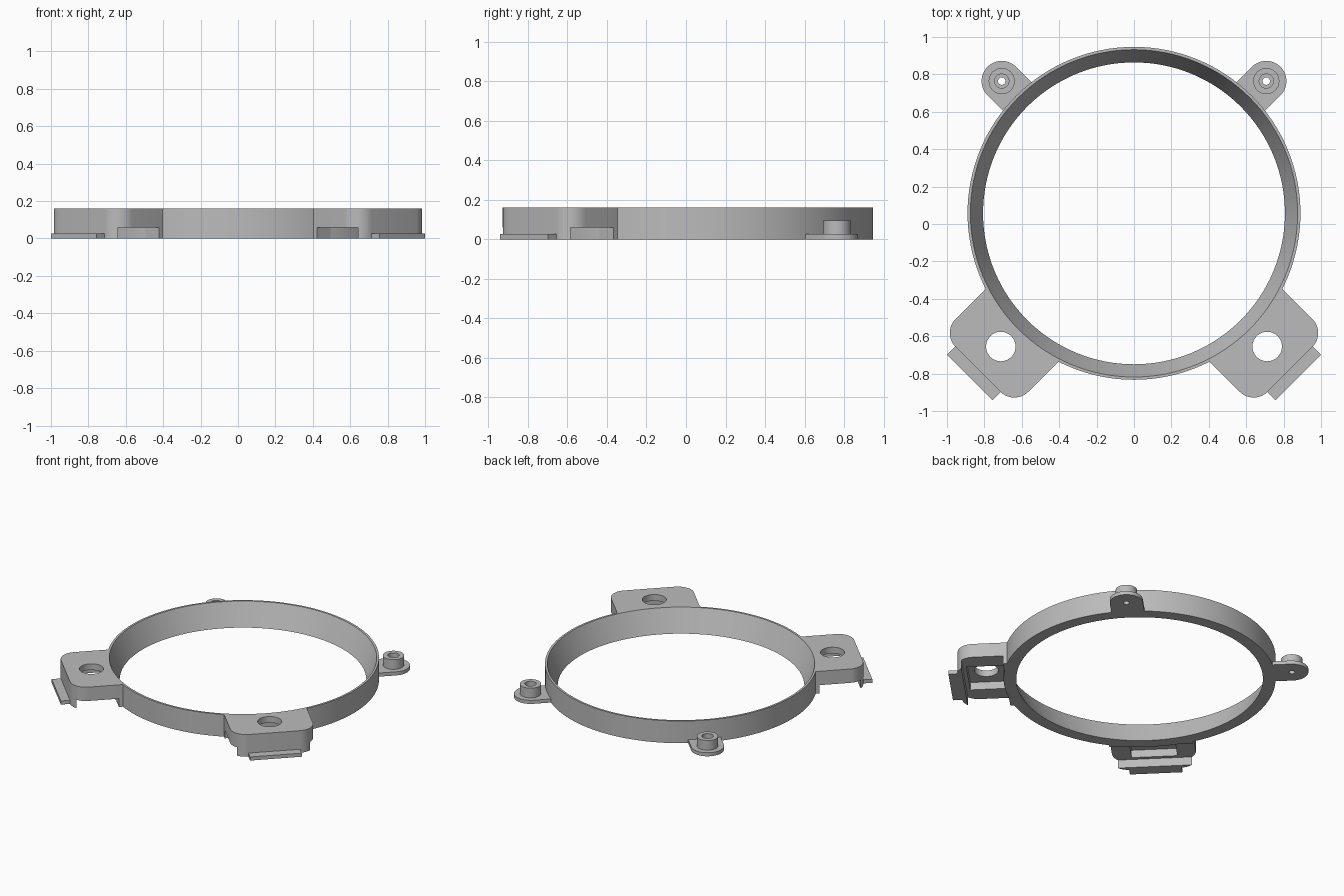
import bpy, bmesh
from math import sin, cos, pi, radians, asin
from mathutils import Matrix

if "Cube" in bpy.data.objects:
    bpy.data.objects.remove(bpy.data.objects["Cube"], do_unlink=True)

grey = bpy.data.materials.new("plain_grey")
grey.use_nodes = True
grey.diffuse_color = (0.5, 0.5, 0.5, 1)
grey.node_tree.nodes["Principled BSDF"].inputs["Base Color"].default_value = (0.5, 0.5, 0.5, 1)

CENTRE_Y = 0.057
RING_R = 0.89
HEIGHT = 0.16


def place(angle):
    """Local +x becomes the radial direction at the given angle."""
    return Matrix.Translation((0, CENTRE_Y, 0)) @ Matrix.Rotation(radians(angle), 4, "Z")


def make(name, bm, angle):
    bmesh.ops.recalc_face_normals(bm, faces=bm.faces)
    mesh = bpy.data.meshes.new(name)
    bm.to_mesh(mesh)
    bm.free()
    mesh.materials.append(grey)
    obj = bpy.data.objects.new(name, mesh)
    obj.matrix_world = place(angle)
    bpy.context.collection.objects.link(obj)
    return obj


def prism(name, outline, z0, z1, angle):
    bm = bmesh.new()
    face = bm.faces.new([bm.verts.new((x, y, z0)) for x, y in outline])
    top = bmesh.ops.extrude_face_region(bm, geom=[face])["geom"]
    verts = [v for v in top if isinstance(v, bmesh.types.BMVert)]
    bmesh.ops.translate(bm, vec=(0, 0, z1 - z0), verts=verts)
    return make(name, bm, angle)


def lathe(name, profile, steps, centre, angle):
    """Closed ring made by spinning a closed profile of (radius, z)."""
    bm = bmesh.new()
    rows = []
    for i in range(steps):
        a = 2 * pi * i / steps
        rows.append([bm.verts.new((centre + r * cos(a), r * sin(a), z)) for r, z in profile])
    n = len(profile)
    for i in range(steps):
        a, b = rows[i], rows[(i + 1) % steps]
        for j in range(n):
            k = (j + 1) % n
            bm.faces.new((a[j], b[j], b[k], a[k]))
    return make(name, bm, angle)


def arc(cx, cy, r, start, end, steps):
    return [(cx + r * cos(start + (end - start) * i / steps),
             cy + r * sin(start + (end - start) * i / steps)) for i in range(steps + 1)]


def box(x0, x1, half):
    return [(x0, -half), (x1, -half), (x1, half), (x0, half)]


def circle(cx, r, steps=32):
    return arc(cx, 0, r, 0, 2 * pi, steps)[:-1]


def cut(obj, cutters):
    for c in cutters:
        c.hide_render = True
        mod = obj.modifiers.new("cut", "BOOLEAN")
        mod.operation = "DIFFERENCE"
        mod.solver = "EXACT"
        mod.object = c
    bpy.context.view_layer.update()
    graph = bpy.context.evaluated_depsgraph_get()
    mesh = bpy.data.meshes.new_from_object(obj.evaluated_get(graph))
    obj.modifiers.clear()
    obj.data = mesh
    for c in cutters:
        bpy.data.objects.remove(c, do_unlink=True)


parts = []

# Ring with a sloped inner wall
parts.append(lathe("ring", [(0.807, 0), (RING_R, 0), (RING_R, HEIGHT), (0.875, HEIGHT)], 128, 0, 0))

# Two hollow mounting blocks at the front, each with a foot tab
half, outer, corner, inner = 0.275, 1.18, 0.106, 0.882
for side, angle in (("right", 225), ("left", 315)):
    sweep = asin(half / inner)
    outline = arc(0, 0, inner, sweep, -sweep, 16)
    outline += arc(outer - corner, corner - half, corner, -pi / 2, 0, 10)
    outline += arc(outer - corner, half - corner, corner, 0, pi / 2, 10)
    block = prism(side + "_mount_block", outline, 0, HEIGHT, angle)
    cut(block, [
        prism("slot_cutter", box(0.873, 1.15, 0.4), -0.1, 0.06, angle),
        prism("cavity_cutter", box(0.86, 1.125, 0.15), -0.1, 0.115, angle),
        prism("hole_cutter", circle(1.007, 0.079), -0.1, 0.3, angle),
    ])
    parts.append(block)
    parts.append(prism(side + "_foot_tab", box(1.16, 1.241, 0.172), 0, 0.026, angle))

# Two screw lugs at the back, each with a counterbored boss
for side, angle in (("left", 45), ("right", 135)):
    outline = [(0.862, 0.108), (0.862, -0.108)] + arc(1.0, 0, 0.108, -pi / 2, pi / 2, 20)
    lug = prism(side + "_lug", outline, 0, 0.026, angle)
    cut(lug, [prism("screw_cutter", circle(1.0, 0.02), -0.1, 0.1, angle)])
    parts.append(lug)
    profile = [(0.02, 0.01), (0.07, 0.01), (0.07, 0.096), (0.038, 0.096), (0.038, 0.05), (0.02, 0.05)]
    parts.append(lathe(side + "_screw_boss", profile, 32, 1.0, angle))

# Smooth the curved walls and keep the edges sharp
bpy.ops.object.select_all(action="DESELECT")
for p in parts:
    p.select_set(True)
bpy.context.view_layer.objects.active = parts[0]
bpy.ops.object.shade_smooth_by_angle(angle=radians(30))
